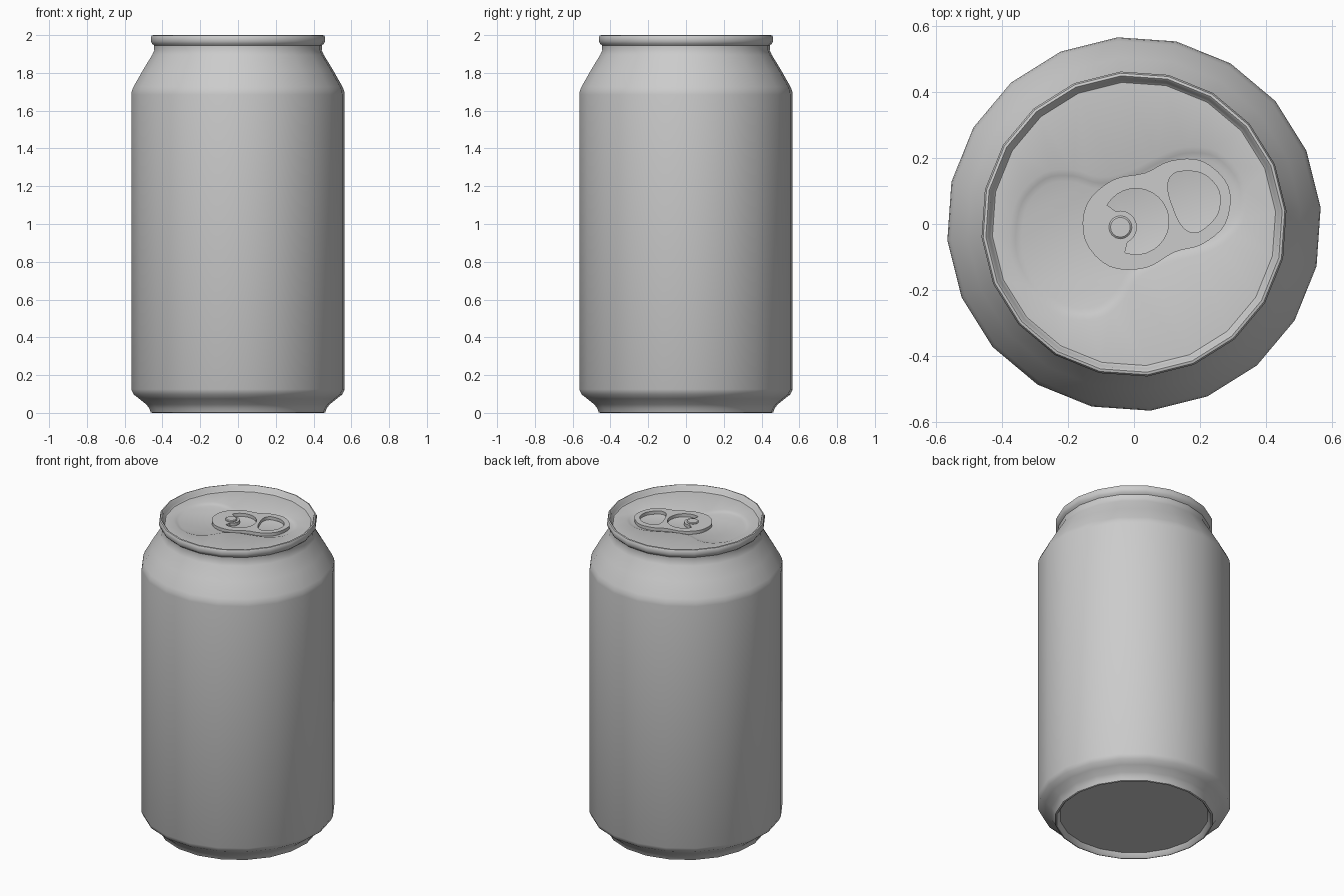
import bpy, bmesh
from math import sin, cos, pi, radians
from mathutils import Vector

if "Cube" in bpy.data.objects:
    bpy.data.objects.remove(bpy.data.objects["Cube"])

SIDES, TURN = 20, radians(5)
LID_Z, FLOOR_Z = 1.965, 1.952
TAB_ORIGIN, TAB_ANGLE = Vector((-0.015, 0.0)), radians(20.5)


def finish(bm, name, angle=35):
    bmesh.ops.recalc_face_normals(bm, faces=bm.faces)
    me = bpy.data.meshes.new(name)
    bm.to_mesh(me)
    bm.free()
    ob = bpy.data.objects.new(name, me)
    bpy.context.collection.objects.link(ob)
    bpy.ops.object.select_all(action='DESELECT')
    ob.select_set(True)
    bpy.context.view_layer.objects.active = ob
    bpy.ops.object.shade_smooth_by_angle(angle=radians(angle))
    return ob


def place(u, v):
    """Tab-axis coordinates to can coordinates."""
    c, s = cos(TAB_ANGLE), sin(TAB_ANGLE)
    return Vector((u * c - v * s, u * s + v * c)) + TAB_ORIGIN


def arc(cx, cy, r, a0, a1, n):
    return [(cx + r * cos(radians(a0 + (a1 - a0) * i / n)),
             cy + r * sin(radians(a0 + (a1 - a0) * i / n))) for i in range(n + 1)]


def smooth_loop(pts, steps=4):
    """Closed Catmull-Rom curve through the points."""
    out, n = [], len(pts)
    for i in range(n):
        p0, p1, p2, p3 = (Vector(pts[(i + k) % n]) for k in (-1, 0, 1, 2))
        for j in range(steps):
            t = j / steps
            out.append(0.5 * (2 * p1 + (p2 - p0) * t + (2 * p0 - 5 * p1 + 4 * p2 - p3) * t * t
                              + (3 * p1 - p0 - 3 * p2 + p3) * t ** 3))
    return out


def mirrored(half):
    """Close a half outline that starts and ends on the axis."""
    return half + [(u, -v) for u, v in reversed(half[1:-1])]


def inset(pts, d):
    """Move a clockwise loop inward by d."""
    out = []
    for i, p in enumerate(pts):
        t = (Vector(pts[(i + 1) % len(pts)]) - Vector(pts[i - 1])).normalized()
        out.append(Vector(p) + Vector((t.y, -t.x)) * d)
    return out


def ring(bm, pts, z):
    verts = [bm.verts.new((p[0], p[1], z)) for p in pts]
    return verts, [bm.edges.new((verts[i - 1], verts[i])) for i in range(len(verts))]


def bridge(bm, a, b):
    for i in range(len(a)):
        bm.faces.new((a[i - 1], a[i], b[i], b[i - 1]))


def fill(bm, edges):
    bmesh.ops.triangle_fill(bm, use_beauty=True, use_dissolve=False,
                            edges=edges, normal=(0, 0, 1))


def polygon(r):
    return [(r * cos(TURN + 2 * pi * i / SIDES), r * sin(TURN + 2 * pi * i / SIDES))
            for i in range(SIDES)]


# Can body: lathed wall, neck, rolled rim and recessed base
profile = [(0.435, 0.03), (0.448, 0.006), (0.456, 0.0), (0.464, 0.003), (0.472, 0.025),
           (0.488, 0.045), (0.525, 0.075), (0.555, 0.098), (0.567, 0.125), (0.567, 1.685),
           (0.564, 1.705), (0.555, 1.727), (0.505, 1.815), (0.456, 1.895), (0.445, 1.92),
           (0.446, 1.945), (0.457, 1.955), (0.463, 1.968), (0.463, 1.988), (0.458, 1.998),
           (0.450, 2.0), (0.444, 1.995), (0.438, 1.972), (0.43, LID_Z)]
bm = bmesh.new()
rings = [ring(bm, polygon(r), z)[0] for r, z in profile]
for a, b in zip(rings, rings[1:]):
    bridge(bm, a, b)
bm.faces.new(rings[0])
finish(bm, "can_body", 40)

# Lid with a pressed teardrop panel
panel = smooth_loop(mirrored([(-0.37, 0), (-0.352, 0.09), (-0.29, 0.19), (-0.19, 0.235),
                              (-0.10, 0.212), (-0.03, 0.162), (0.06, 0.15), (0.15, 0.16),
                              (0.24, 0.158), (0.33, 0.11), (0.372, 0)]))
bm = bmesh.new()
_, rim_edges = ring(bm, polygon(0.43), LID_Z)
outer, outer_edges = ring(bm, [place(*p) for p in panel], LID_Z)
fill(bm, rim_edges + outer_edges)
middle, _ = ring(bm, [place(*p) for p in inset(panel, 0.018)], (LID_Z + FLOOR_Z) / 2)
inner, inner_edges = ring(bm, [place(*p) for p in inset(panel, 0.036)], FLOOR_Z)
bridge(bm, outer, middle)
bridge(bm, middle, inner)
fill(bm, inner_edges)
finish(bm, "lid", 60)

# Pull tab: plate with a finger hole and a crescent cut
tab_outline = smooth_loop(mirrored([(-0.142, 0), (-0.1, 0.1), (0, 0.142), (0.1, 0.128),
                                    (0.185, 0.135), (0.275, 0.1), (0.322, 0)]))
finger_hole = smooth_loop(mirrored([(0.142, 0), (0.146, 0.055), (0.165, 0.088),
                                    (0.2, 0.095), (0.262, 0.065), (0.29, 0)]))
crescent = arc(0.022, 0, 0.1, 130, -130, 20) + arc(-0.028, 0, 0.05, -85, 85, 12)
bm = bmesh.new()
levels = []
for z in (FLOOR_Z + 0.004, FLOOR_Z + 0.024):
    loops = [ring(bm, [place(*p) for p in pts], z) for pts in (tab_outline, finger_hole, crescent)]
    fill(bm, [e for _, edges in loops for e in edges])
    levels.append([verts for verts, _ in loops])
for low, high in zip(*levels):
    bridge(bm, low, high)
finish(bm, "pull_tab")

# Rivet holding the tab
bm = bmesh.new()
rivet = [[place(*p) for p in arc(-0.028, 0, r, 0, 337.5, 15)] for r in (0.035, 0.035, 0.03)]
rivet_rings = [ring(bm, pts, FLOOR_Z + h)[0] for pts, h in zip(rivet, (0, 0.028, 0.032))]
for a, b in zip(rivet_rings, rivet_rings[1:]):
    bridge(bm, a, b)
bm.faces.new(rivet_rings[-1])
finish(bm, "rivet")
